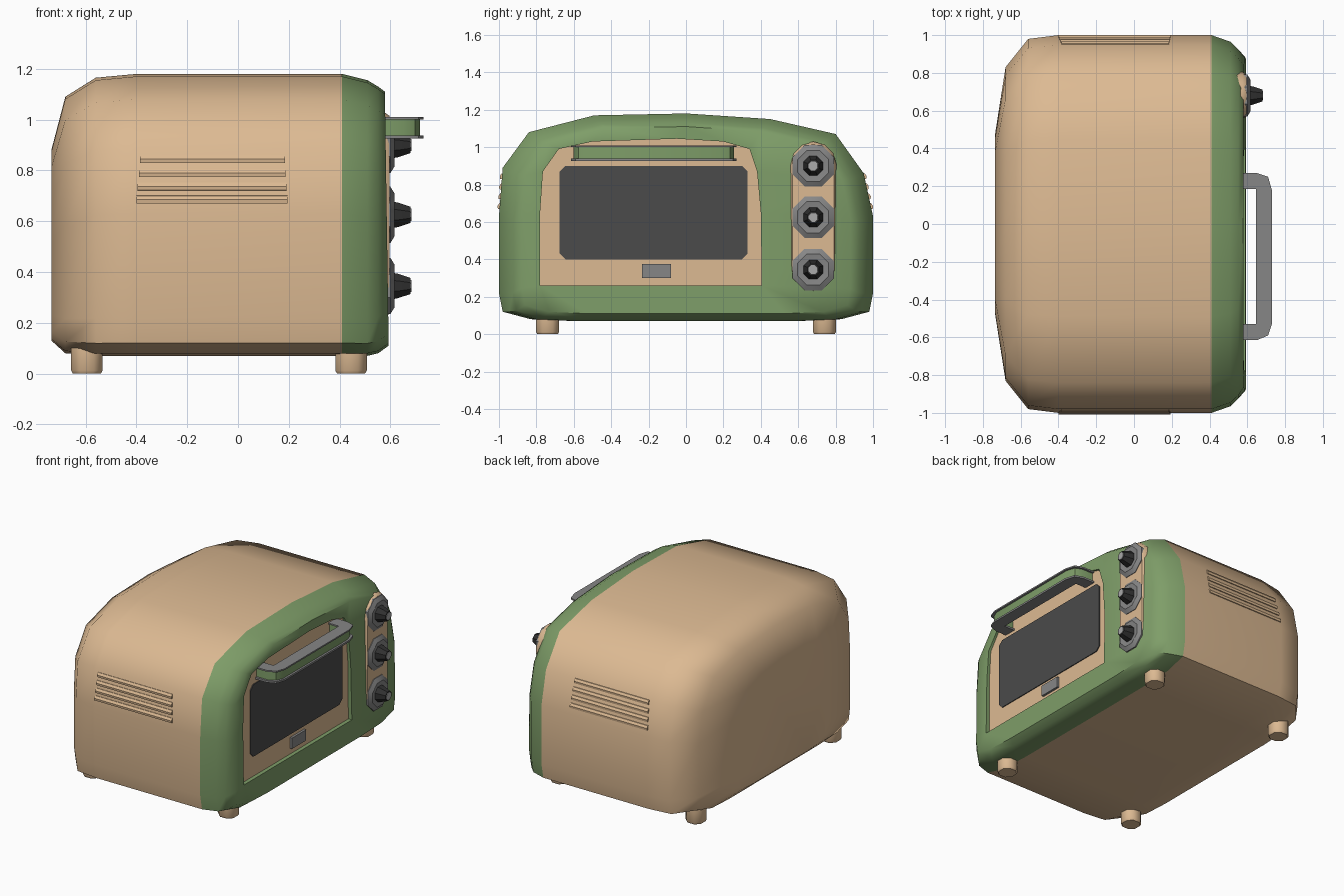
import bpy, bmesh, math

if "Cube" in bpy.data.objects:
    bpy.data.objects.remove(bpy.data.objects["Cube"])


def material(name, r, g, b):
    m = bpy.data.materials.new(name)
    m.diffuse_color = (r, g, b, 1)
    m.use_nodes = True
    m.node_tree.nodes["Principled BSDF"].inputs["Base Color"].default_value = m.diffuse_color
    return m


TAN = material("tan", .72, .49, .29)
GREEN = material("green", .21, .34, .14)
DARK = material("dark", .07, .07, .07)
BLACK = material("black", .03, .03, .03)
GREY = material("grey", .24, .24, .24)
LIGHT = material("light_grey", .4, .4, .4)


def finish(name, bm, mat, angle):
    bmesh.ops.recalc_face_normals(bm, faces=bm.faces)
    me = bpy.data.meshes.new(name)
    bm.to_mesh(me)
    bm.free()
    me.materials.append(mat)
    ob = bpy.data.objects.new(name, me)
    bpy.context.collection.objects.link(ob)
    bpy.ops.object.select_all(action='DESELECT')
    ob.select_set(True)
    bpy.context.view_layer.objects.active = ob
    bpy.ops.object.shade_smooth_by_angle(angle=math.radians(angle))
    return ob


def skin(bm, rings, cap_end=True):
    """Join equal-length rings of 3D points, cap the ends, return vertex rows."""
    rows = [[bm.verts.new(p) for p in r] for r in rings]
    n = len(rows[0])
    for a, b in zip(rows, rows[1:]):
        for i in range(n):
            j = (i + 1) % n
            bm.faces.new((a[i], a[j], b[j], b[i]))
    bm.faces.new(rows[0])
    if cap_end:
        bm.faces.new(rows[-1])
    return rows


def loft(name, rings, mat, angle=30):
    bm = bmesh.new()
    skin(bm, rings)
    return finish(name, bm, mat, angle)


def plate(name, outline, x0, x1, mat, angle=30):
    return loft(name, [[(x, y, z) for y, z in outline] for x in (x0, x1)], mat, angle)


def ring8(x, y, z, r):
    return [(x, y + r * math.cos(math.pi * (k + .5) / 4),
             z + r * math.sin(math.pi * (k + .5) / 4)) for k in range(8)]


def chamfered(y0, y1, z0, z1, c):
    return [(y0 + c, z0), (y1 - c, z0), (y1, z0 + c), (y1, z1 - c),
            (y1 - c, z1), (y0 + c, z1), (y0, z1 - c), (y0, z0 + c)]


# body cross-section (y, z), slightly lopsided at the top
PROFILE = [(0, 1.18), (.45, 1.15), (.8, 1.07), (.95, .86), (1, .63), (1, .22),
           (.98, .12), (.83, .08), (.6, .07), (-.6, .07), (-.83, .08), (-.98, .12),
           (-1, .22), (-1, .63), (-.98, .89), (-.84, 1.08), (-.49, 1.17)]


def section(x, sy, zb, zt, tilt=0):
    out = []
    for y, z in PROFILE:
        h = zb + (z - .07) / 1.11 * (zt - zb)
        out.append((x - tilt * h, y * sy, h))
    return out


# rear shell
loft("body_shell", [section(*s) for s in (
    (-.735, .48, .13, .88), (-.68, .83, .08, 1.09), (-.56, .98, .07, 1.165),
    (-.4, 1, .07, 1.18), (.41, 1, .07, 1.18))], TAN, 52)

# green front frame with the door opening
OPENING = [(-.78, .26), (.405, .26), (.4, .65), (.38, .87), (.34, .99), (.2, 1.03),
           (-.05, 1.045), (-.5, 1.03), (-.68, .99), (-.765, .87), (-.78, .65)]
bm = bmesh.new()
rows = skin(bm, [section(.41, 1, .07, 1.18), section(.51, .965, .07, 1.155),
                 section(.552, .925, .08, 1.13), section(.595, .88, .11, 1.11, .015)],
            cap_end=False)
lip = [bm.verts.new((.595 - .015 * z, y, z)) for y, z in OPENING]
back = [bm.verts.new((.55, y, z)) for y, z in OPENING]
edges = []
for loop in (rows[-1], lip):
    for a, b in zip(loop, loop[1:] + loop[:1]):
        edges.append(bm.edges.get((a, b)) or bm.edges.new((a, b)))
bmesh.ops.triangle_fill(bm, edges=edges, use_beauty=True)
for i in range(len(lip)):
    j = (i + 1) % len(lip)
    bm.faces.new((lip[i], lip[j], back[j], back[i]))
finish("front_frame", bm, GREEN, 52)

# door, window and blank badge
plate("door", OPENING, .5, .564, TAN)
plate("window", chamfered(-.675, .33, .4, .9, .03), .55, .57, DARK)
plate("door_badge", [(-.235, .3), (-.08, .3), (-.08, .375), (-.235, .375)], .55, .58, GREY)


# door handle: green core between two grey plates
def handle_shape(d):
    return [(.555, -.615 + d), (.65, -.615 + d), (.71 - d, -.59 + d), (.73 - d, -.53),
            (.73 - d, .18), (.71 - d, .25 - d), (.65, .27 - d), (.555, .27 - d),
            (.555, .185 + d), (.645 + d, .185 + d), (.645 + d, -.53 - d), (.555, -.53 - d)]


for name, d, z0, z1, mat in (("handle_core", .014, .938, 1.0, GREEN),
                             ("handle_top", 0, 1.0, 1.01, GREY),
                             ("handle_bottom", 0, .925, .938, GREY)):
    loft(name, [[(x, y, z) for x, y in handle_shape(d)] for z in (z0, z1)], mat)


# control panel with rounded ends
def pill(x, r):
    pts = []
    for zc, start in ((.905, 0), (.345, 180)):
        for k in range(7):
            a = math.radians(start + 30 * k)
            pts.append((x, .68 + r * math.cos(a), zc + r * math.sin(a)))
    return pts


loft("control_panel", [pill(.5, .125), pill(.575, .125), pill(.596, .11)], TAN, 50)

# three octagonal knobs
for n, z in enumerate((.9, .625, .345), 1):
    loft(f"knob_dial_{n}", [ring8(.58, .68, z, .12), ring8(.6, .68, z, .12),
                            ring8(.617, .68, z, .09), ring8(.612, .68, z, .055)], GREY)
    loft(f"knob_stem_{n}", [ring8(.6, .68, z, .058), ring8(.63, .68, z, .052),
                            ring8(.68, .68, z, .034)], BLACK, 40)
    loft(f"knob_tip_{n}", [ring8(.67, .68, z, .028), ring8(.683, .68, z, .026)], LIGHT)

# vent slats on both sides, following the lean of the wall
for side, lean in ((-1, .02 / .26), (1, .05 / .23)):
    for n, z in enumerate((.685, .737, .79, .845), 1):
        y = 1 - lean * (z - .63)
        sec = [(y - .03, z + .018), (y + .002, z + .015), (y + .012, z),
               (y + .01, z - .015), (y - .03, z - .018)]
        x0, x1 = -.405 + .005 * n, .197 - .003 * n
        loft(f"vent_slat_{'front' if side < 0 else 'back'}_{n}",
             [[(x, side * a, b) for a, b in sec] for x in (x0, x1)], TAN)

# four octagonal feet
for x in (-.595, .445):
    for y in (-.74, .74):
        rings = [[(x + u, y + v, z) for u, v in chamfered(-r, r, -r, r, r * .55)]
                 for z, r in ((0, .055), (.012, .062), (.1, .062))]
        loft(f"foot_{'rear' if x < 0 else 'door'}_{'left' if y < 0 else 'right'}",
             rings, TAN, 50)
